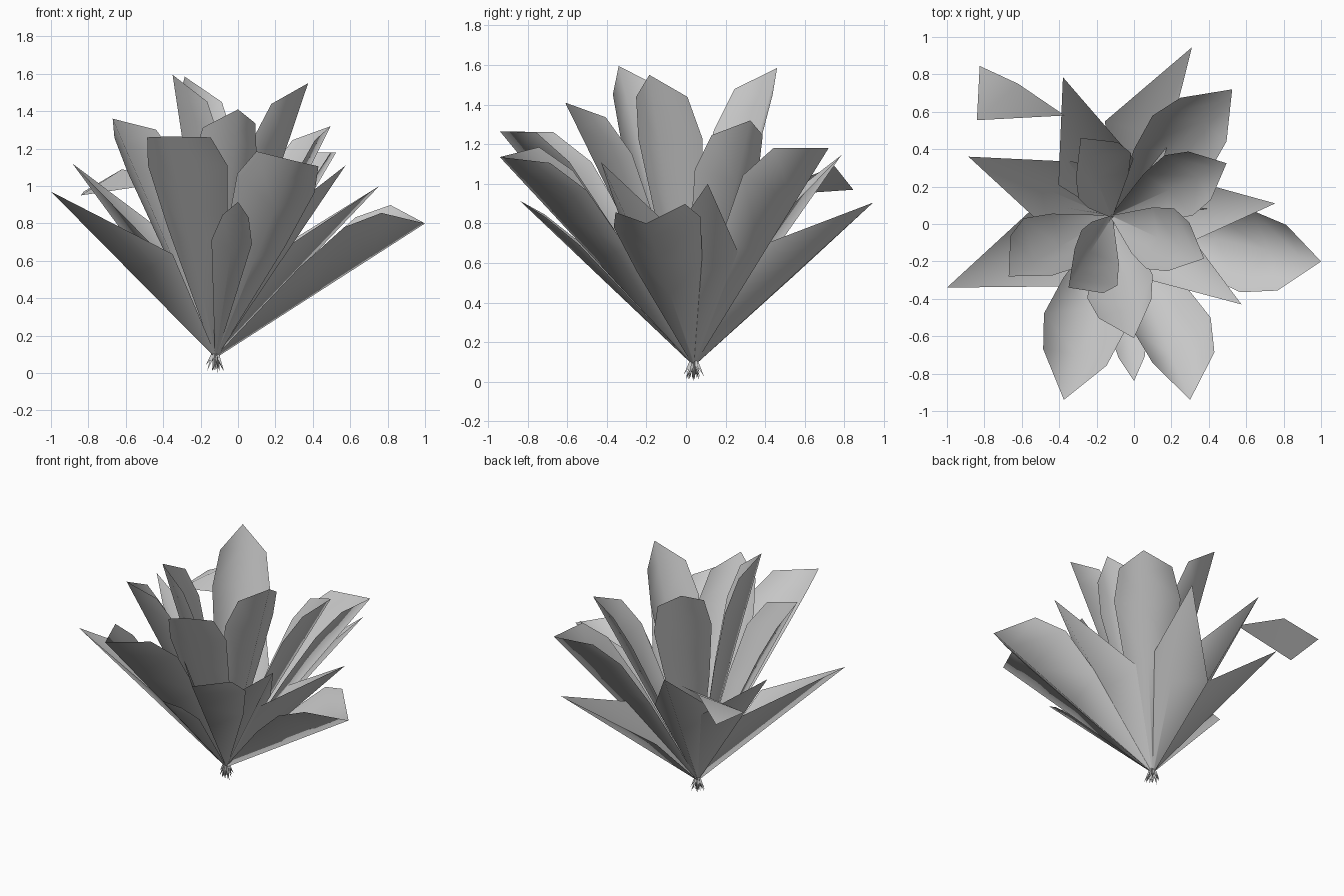
import bpy, math, random
from mathutils import Vector, Quaternion

if "Cube" in bpy.data.objects:
    bpy.data.objects.remove(bpy.data.objects["Cube"])

random.seed(4)
BASE = Vector((-0.12, 0.04, 0.08))
UP = Vector((0, 0, 1))


def make_mesh(name, verts, faces, smooth=True):
    me = bpy.data.meshes.new(name)
    me.from_pydata([tuple(v) for v in verts], [], faces)
    me.update()
    for p in me.polygons:
        p.use_smooth = smooth
    ob = bpy.data.objects.new(name, me)
    bpy.context.collection.objects.link(ob)
    return ob


def leaf(name, tip, width, profile, roll=0, fold=42):
    """Folded sheet: straight midrib from the base to the tip, both edges raised."""
    axis = Vector(tip) - BASE
    d = axis.normalized()
    n = (UP - d * UP.dot(d)).normalized()
    n.rotate(Quaternion(d, math.radians(roll)))
    h = d.cross(n)
    a = math.radians(fold)
    verts, faces = [], []
    for t, w in profile:
        mid = BASE + axis * t
        lift = n * math.sin(a) * w * width
        side = h * math.cos(a) * w * width
        verts += [mid + lift - side, mid, mid + lift + side]
    for i in range(len(profile) - 1):
        k = 3 * i
        faces += [(k, k + 1, k + 4, k + 3), (k + 1, k + 2, k + 5, k + 4)]
    verts.append(Vector(tip))
    k, e = len(verts) - 4, len(verts) - 1
    faces += [(k, k + 1, e), (k + 1, k + 2, e)]
    make_mesh(name, verts, faces)


BROAD = [(0, 0.03), (0.5, 0.76), (0.75, 1.0), (0.9, 0.8)]
POINTED = [(0, 0.03), (0.49, 1.0)]
NARROW = [(0, 0.03), (0.7, 1.0), (0.88, 0.65)]

# Inner broad leaves: tip, half width, roll
inner = [
    ((-0.67, -0.28, 1.36), 0.24, 18),
    ((-0.35, -0.34, 1.595), 0.22, -27),
    ((0.00, -0.61, 1.41), 0.23, 10),
    ((0.375, -0.185, 1.55), 0.22, 0),
    ((-0.285, 0.46, 1.585), 0.23, 20),
    ((0.495, 0.325, 1.32), 0.22, 0),
]
for i, (tip, w, r) in enumerate(inner):
    leaf(f"inner_leaf_{i}", tip, w, BROAD, r, 36)

# Outer broad leaves
outer = [
    ((-0.375, -0.94, 1.265), 0.31, 0),
    ((0.30, -0.94, 1.135), 0.305, -19),
    ((1.00, -0.20, 0.80), 0.315, 8),
    ((0.525, 0.72, 1.18), 0.30, 0),
]
for i, (tip, w, r) in enumerate(outer):
    leaf(f"outer_leaf_{i}", tip, w, BROAD, r, 45)

# Pointed leaves
pointed = [
    ((-1.00, -0.34, 0.97), 0.30, -5),
    ((-0.885, 0.36, 1.12), 0.25, 0),
    ((-0.38, 0.785, 1.145), 0.27, 0),
    ((0.31, 0.945, 0.905), 0.26, -22),
    ((0.755, 0.11, 1.00), 0.26, 0),
    ((0.575, -0.43, 1.11), 0.24, 0),
]
for i, (tip, w, r) in enumerate(pointed):
    leaf(f"pointed_leaf_{i}", tip, w, POINTED, r, 38)

# Small low leaf at the front
leaf("narrow_leaf", (0.0, -0.84, 0.915), 0.12, NARROW, -8, 25)

# Detached leaf tip
make_mesh("loose_leaf", [(-0.825, 0.845, 0.97), (-0.84, 0.555, 0.95),
                         (-0.37, 0.58, 1.02), (-0.62, 0.75, 1.09)],
          [(0, 1, 3), (1, 2, 3)])

# Root spikes
verts, faces = [], []
for i in range(24):
    a = i * 2.4
    r = 0.012 + 0.042 * ((i % 6) / 5)
    top = BASE + Vector((0, 0, 0.03))
    end = Vector((BASE.x + r * math.cos(a), BASE.y + r * math.sin(a),
                  0.0 if i == 0 else random.uniform(0.005, 0.045)))
    s = Vector((-math.sin(a), math.cos(a), 0)) * 0.012
    o = Vector((math.cos(a), math.sin(a), 0)) * 0.02
    k = len(verts)
    verts += [top + s, top - s, top + o, end]
    faces += [(k, k + 2, k + 3), (k + 2, k + 1, k + 3), (k + 1, k, k + 3)]
make_mesh("roots", verts, faces, False)
